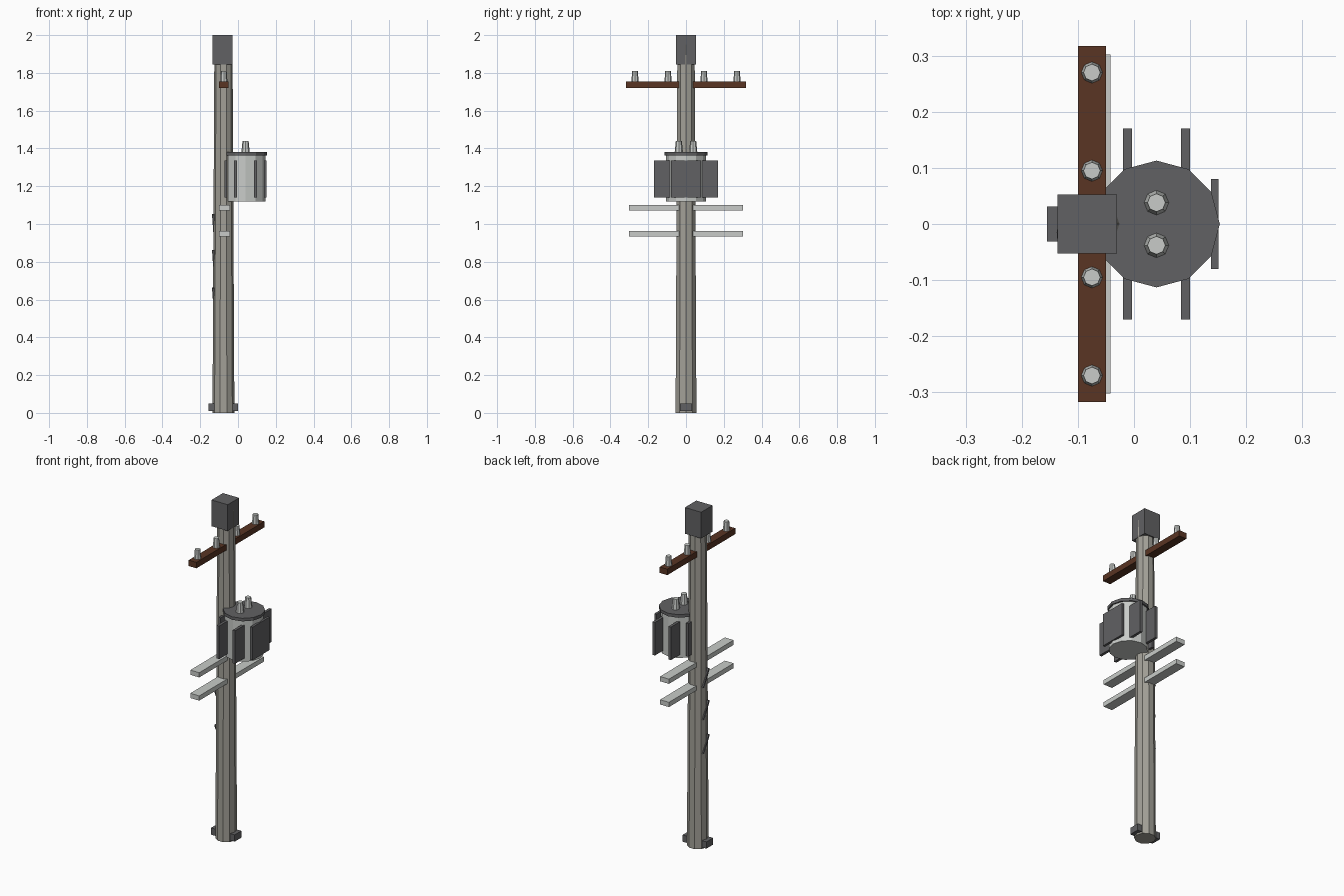
import bpy, math
from mathutils import Vector

if "Cube" in bpy.data.objects:
    bpy.data.objects.remove(bpy.data.objects["Cube"], do_unlink=True)


def material(name, rgb):
    m = bpy.data.materials.new(name)
    m.use_nodes = True
    m.diffuse_color = (*rgb, 1)
    m.node_tree.nodes["Principled BSDF"].inputs["Base Color"].default_value = (*rgb, 1)
    return m


concrete = material("weathered concrete", (0.36, 0.35, 0.31))
dark = material("dark metal", (0.12, 0.12, 0.125))
light = material("pale grey", (0.58, 0.6, 0.58))
brown = material("brown timber", (0.1, 0.035, 0.017))


def finish(name, mat):
    ob = bpy.context.object
    ob.name = name
    ob.data.materials.append(mat)
    return ob


def box(name, mat, x, y, z):
    """Box given by its (low, high) range on each axis."""
    lo, hi = Vector((x[0], y[0], z[0])), Vector((x[1], y[1], z[1]))
    bpy.ops.mesh.primitive_cube_add(size=1, location=(lo + hi) / 2)
    ob = finish(name, mat)
    ob.scale = hi - lo
    return ob


def taper(name, mat, sides, r1, r2, x, y, z1, z2):
    """Upright tapered prism from z1 to z2 with a vertex towards +x."""
    bpy.ops.mesh.primitive_cone_add(vertices=sides, radius1=r1, radius2=r2, depth=z2 - z1,
                                    location=(x, y, (z1 + z2) / 2),
                                    rotation=(0, 0, math.pi / 2))
    return finish(name, mat)


# Pole with top cap and base block
POLE_X = -0.077
taper("pole", concrete, 10, 0.058, 0.048, POLE_X, 0, 0, 1.95)
box("pole_cap", dark, (-0.136, -0.03), (-0.053, 0.053), (1.845, 2.0))
box("base_block", dark, (-0.155, 0.0), (-0.031, 0.031), (0.01, 0.05))

# Timber crossarm with insulators
box("crossarm", brown, (-0.1, -0.05), (-0.317, 0.317), (1.72, 1.755))
for y in (-0.27, -0.095, 0.095, 0.27):
    taper("insulator", light, 8, 0.019, 0.015, -0.075, y, 1.755, 1.81)

# Pale lower arms
for z in (0.935, 1.072):
    box("lower_arm", light, (-0.1, -0.042), (-0.302, 0.302), (z, z + 0.028))

# Transformer tank, lid and bushings
TANK_X = 0.04
taper("transformer_tank", light, 12, 0.105, 0.105, TANK_X, 0, 1.12, 1.366)
taper("transformer_lid", dark, 12, 0.113, 0.113, TANK_X, 0, 1.362, 1.38)
for y in (-0.038, 0.038):
    taper("bushing", light, 8, 0.022, 0.016, TANK_X, y, 1.38, 1.44)

# Cooling fins: two through the tank, one on each face
for side in (-1, 1):
    c = TANK_X + side * 0.052
    box("through_fin", dark, (c - 0.008, c + 0.008), (-0.17, 0.17), (1.14, 1.335))
    c = TANK_X + side * 0.104
    box("face_fin", dark, (c - 0.007, c + 0.007), (-0.08, 0.08), (1.14, 1.335))

# Slanted climbing pegs on the far side of the pole
for z in (0.61, 0.81, 1.0):
    peg = box("climbing_peg", dark, (-0.134, -0.12), (-0.006, 0.006), (z - 0.055, z + 0.055))
    peg.rotation_euler = (math.radians(22), math.radians(-4), 0)
